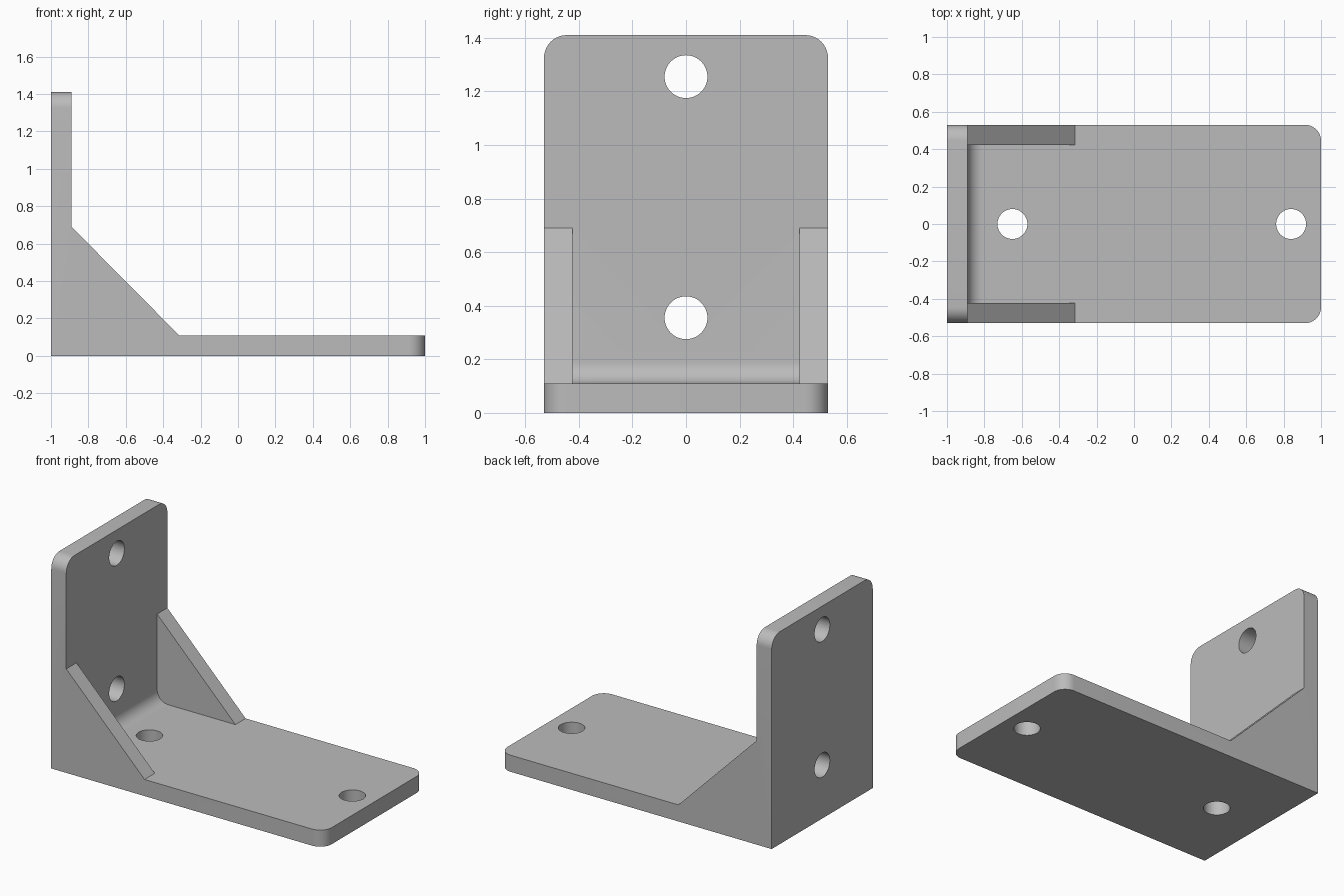
import bpy, bmesh, math
from mathutils import Matrix, Vector

if "Cube" in bpy.data.objects:
    bpy.data.objects.remove(bpy.data.objects["Cube"])

HALF_W, WALL_X, BASE_Z, TOP_Z = 0.53, -0.89, 0.11, 1.41
GUSSET_X, GUSSET_Z, POCKET_W = -0.315, 0.69, 0.423
FILLET, CORNER, HOLE_R = 0.08, 0.085, 0.08

grey = bpy.data.materials.new("plain grey")
grey.diffuse_color = (0.5, 0.5, 0.5, 1)
grey.use_nodes = True
grey.node_tree.nodes["Principled BSDF"].inputs["Base Color"].default_value = grey.diffuse_color


def finish(bm, name):
    bmesh.ops.recalc_face_normals(bm, faces=bm.faces)
    me = bpy.data.meshes.new(name)
    bm.to_mesh(me)
    bm.free()
    ob = bpy.data.objects.new(name, me)
    bpy.context.collection.objects.link(ob)
    me.materials.append(grey)
    return ob


def extrude_profile(points, half):
    """Prism from an (x, z) outline, spanning -half..half in y."""
    bm = bmesh.new()
    face = bm.faces.new([bm.verts.new((x, -half, z)) for x, z in points])
    ext = bmesh.ops.extrude_face_region(bm, geom=[face])
    verts = [v for v in ext["geom"] if isinstance(v, bmesh.types.BMVert)]
    bmesh.ops.translate(bm, vec=(0, 2 * half, 0), verts=verts)
    return bm


def cut(target, cutter):
    mod = target.modifiers.new(cutter.name, "BOOLEAN")
    mod.operation, mod.solver, mod.object = "DIFFERENCE", "EXACT", cutter
    cutter.hide_render = True
    cutter.hide_set(True)


# bracket body: full side outline, rounded at the free plate corners
bm = extrude_profile([(-1, 0), (1, 0), (1, BASE_Z), (GUSSET_X, BASE_Z),
                      (WALL_X, GUSSET_Z), (WALL_X, TOP_Z), (-1, TOP_Z)], HALF_W)
corners = []
for e in bm.edges:
    a, b = (v.co for v in e.verts)
    if abs(a.y - b.y) < 1e-4:
        at_end = a.x > 0.99 and b.x > 0.99
        at_top = a.z > TOP_Z - 0.01 and b.z > TOP_Z - 0.01
        if at_end or at_top:
            corners.append(e)
bmesh.ops.bevel(bm, geom=corners, offset=CORNER, offset_type="OFFSET",
                segments=10, profile=0.5, affect="EDGES")
bracket = finish(bm, "bracket")

# pocket between the two gussets, with a filleted inner corner
arc = []
for i in range(13):
    t = math.pi + math.pi / 2 * i / 12
    arc.append((WALL_X + FILLET + FILLET * math.cos(t),
                BASE_Z + FILLET + FILLET * math.sin(t)))
outline = arc + [(GUSSET_X, BASE_Z), (GUSSET_X, GUSSET_Z), (WALL_X, GUSSET_Z)]
cut(bracket, finish(extrude_profile(outline, POCKET_W), "pocket_cutter"))

# screw holes: two through the wall, two through the base
bm = bmesh.new()
turn = Matrix.Rotation(math.pi / 2, 4, "Y")
spots = [(Vector((-0.945, 0, z)), turn) for z in (0.355, 1.255)]
spots += [(Vector((x, 0, 0.055)), Matrix()) for x in (-0.65, 0.84)]
for pos, rot in spots:
    bmesh.ops.create_cone(bm, cap_ends=True, segments=48, radius1=HOLE_R,
                          radius2=HOLE_R, depth=0.2,
                          matrix=Matrix.Translation(pos) @ rot)
cut(bracket, finish(bm, "hole_cutters"))

# apply the cuts, drop the cutters, smooth the rounded parts
bpy.context.view_layer.objects.active = bracket
bracket.select_set(True)
for mod in list(bracket.modifiers):
    bpy.ops.object.modifier_apply(modifier=mod.name)
for ob in list(bpy.data.objects):
    if ob is not bracket and ob.name.endswith(("cutter", "cutters")):
        bpy.data.objects.remove(ob)
bpy.ops.object.shade_smooth_by_angle(angle=math.radians(30))
